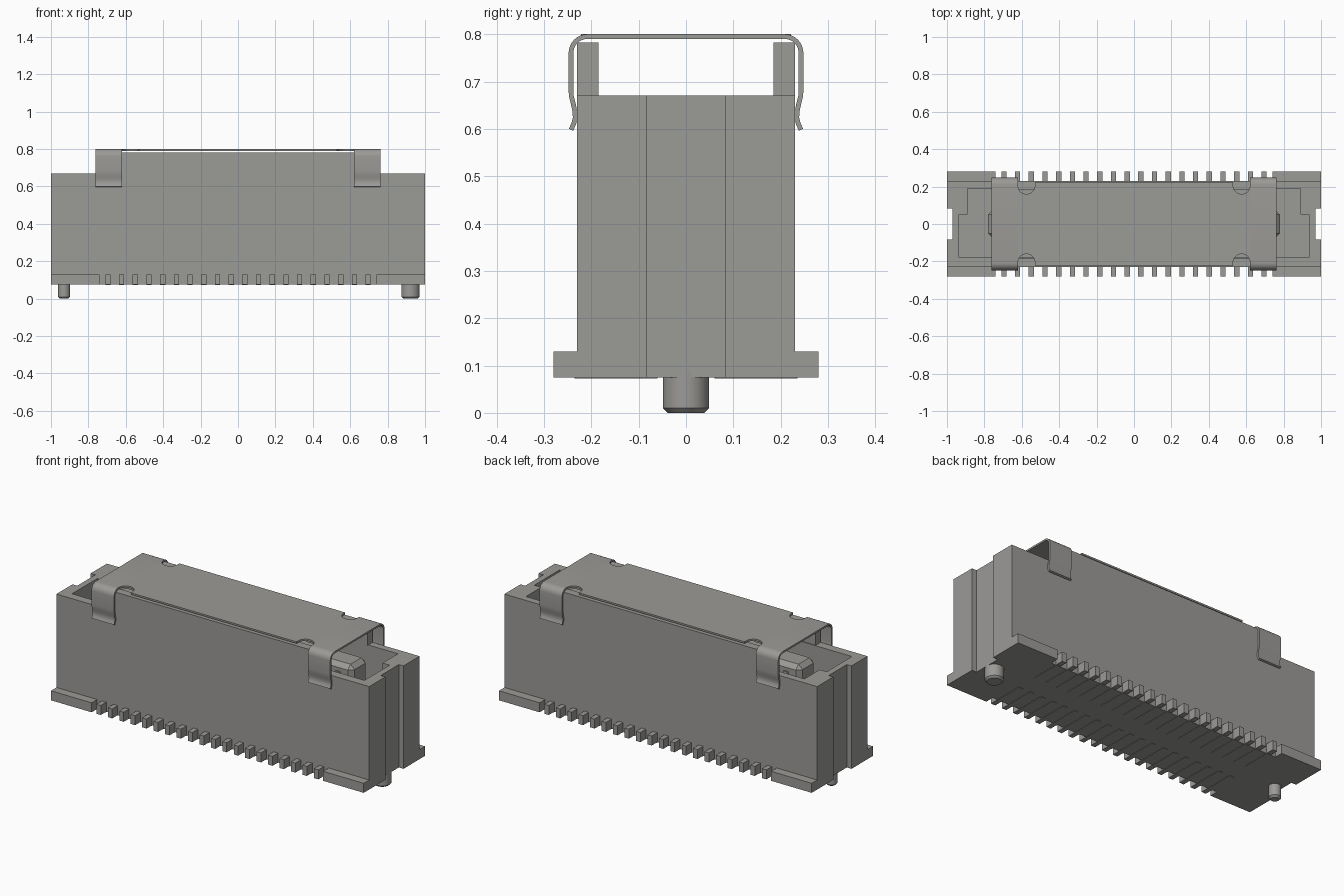
import bpy, bmesh, math
from mathutils import Vector

cube = bpy.data.objects.get("Cube")
if cube:
    bpy.data.objects.remove(cube, do_unlink=True)

grey = bpy.data.materials.new("warm grey")
grey.use_nodes = True
colour = (0.33, 0.325, 0.31, 1)
grey.diffuse_color = colour
grey.node_tree.nodes["Principled BSDF"].inputs["Base Color"].default_value = colour


def finish(name, bm):
    bmesh.ops.recalc_face_normals(bm, faces=bm.faces)
    mesh = bpy.data.meshes.new(name)
    bm.to_mesh(mesh)
    bm.free()
    mesh.materials.append(grey)
    obj = bpy.data.objects.new(name, mesh)
    bpy.context.collection.objects.link(obj)
    return obj


def add_prism(bm, outline, lo, hi, axis="z"):
    def place(a, b, h):
        return (a, b, h) if axis == "z" else (h, a, b)
    face = bm.faces.new([bm.verts.new(place(a, b, lo)) for a, b in outline])
    ext = bmesh.ops.extrude_face_region(bm, geom=[face], use_keep_orig=True)
    verts = [g for g in ext["geom"] if isinstance(g, bmesh.types.BMVert)]
    bmesh.ops.translate(bm, verts=verts, vec=place(0, 0, hi - lo))


def prism(name, outline, lo, hi, axis="z"):
    bm = bmesh.new()
    add_prism(bm, outline, lo, hi, axis)
    return finish(name, bm)


def rect(x0, x1, y0, y1):
    return [(x0, y0), (x1, y0), (x1, y1), (x0, y1)]


def mirrored(half):
    # Reflect an open outline across its second axis and close it
    return half + [(-a, b) for a, b in reversed(half)]


def smooth(obj):
    bpy.ops.object.select_all(action="DESELECT")
    obj.select_set(True)
    bpy.context.view_layer.objects.active = obj
    bpy.ops.object.shade_smooth_by_angle(angle=math.radians(35))


BASE, RIM, STEP = 0.075, 0.67, 0.13

# Housing with full-height end notches and a stepped cavity
housing = prism("housing", mirrored([
    (1, -0.23), (1, -0.083), (0.97, -0.083), (0.97, 0.083), (1, 0.083), (1, 0.23)]), BASE, RIM)
cavity = prism("cavity_cutter", mirrored([
    (0.935, -0.18), (0.935, 0.05), (0.89, 0.05), (0.89, 0.19)]), 0.2, 0.9)
cavity.hide_render = True
cavity.hide_viewport = True
cut = housing.modifiers.new("cavity", "BOOLEAN")
cut.operation = "DIFFERENCE"
cut.solver = "EXACT"
cut.object = cavity

# Raised side walls, corner flanges and rows of solder contacts
PINS, PITCH = 20, 0.0732
for side, label in ((-1, "front"), (1, "back")):
    y0, y1 = sorted((side * 0.185, side * 0.23))
    prism(label + "_raised_wall", rect(-0.7, 0.7, y0, y1), RIM - 0.001, 0.782)
    y0, y1 = sorted((side * 0.225, side * 0.28))
    for x0, x1, end in ((-1, -0.74, "right"), (0.74, 1, "left")):
        prism(f"{label}_{end}_flange", rect(x0, x1, y0, y1), BASE, STEP)
    feet, tails = bmesh.new(), bmesh.new()
    t0, t1 = sorted((side * 0.06, side * 0.235))
    for i in range(PINS):
        x = (i - (PINS - 1) / 2) * PITCH
        add_prism(feet, rect(x - 0.014, x + 0.014, y0, y1), BASE, STEP)
        add_prism(tails, rect(x - 0.014, x + 0.014, t0, t1), BASE - 0.002, BASE + 0.01)
    finish(label + "_contact_feet", feet)
    finish(label + "_contact_tails", tails)

# Central tongue with chamfered top edges and contact blades
tongue = prism("tongue", rect(-0.78, 0.78, -0.075, 0.075), 0.19, 0.665)
chamfer = tongue.modifiers.new("chamfer", "BEVEL")
chamfer.width = 0.025
chamfer.segments = 1
blades = bmesh.new()
for i in range(PINS):
    x = (i - (PINS - 1) / 2) * PITCH
    add_prism(blades, rect(x - 0.014, x + 0.014, -0.083, 0.083), 0.19, 0.62)
finish("tongue_contacts", blades)

# Locating pegs with a chamfered tip
for label, x, radius in (("right", -0.93, 0.032), ("left", 0.922, 0.049)):
    bm = bmesh.new()
    bmesh.ops.create_cone(bm, cap_ends=True, segments=40, radius1=radius, radius2=radius, depth=0.09)
    tip = [e for e in bm.edges if all(v.co.z < 0 for v in e.verts)]
    bmesh.ops.bevel(bm, geom=tip, offset=0.01, segments=1, affect="EDGES")
    bmesh.ops.translate(bm, verts=bm.verts, vec=(x, 0, 0.045))
    smooth(finish(label + "_peg", bm))

# Cover plate with rounded relief notches beside the clips
arc = [(0.575 - 0.045 * math.cos(t), 0.205 - 0.045 * math.sin(t))
       for t in (math.pi * i / 16 for i in range(17))]
quarter = [(0.53, 0.222)] + arc
half = [(x, -y) for x, y in quarter] + quarter[::-1]
prism("cover_plate", mirrored(half), 0.79, 0.80)

# Spring clips: bent sheet strips wrapping over both sides
bend = [(0.208 + 0.035 * math.sin(t), 0.76 + 0.035 * math.cos(t))
        for t in (math.pi / 2 * i / 8 for i in range(9))]
leg = bend + [(0.243, 0.68), (0.242, 0.668), (0.238, 0.652), (0.235, 0.638),
              (0.234, 0.624), (0.237, 0.611), (0.243, 0.598)]
path = [Vector((-y, z)) for y, z in reversed(leg)] + [Vector(p) for p in leg]
outer, inner = [], []
for i, p in enumerate(path):
    d = (path[min(i + 1, len(path) - 1)] - path[max(i - 1, 0)]).normalized()
    n = Vector((-d.y, d.x)) * 0.005
    outer.append(tuple(p + n))
    inner.append(tuple(p - n))
for label, x0, x1 in (("right", -0.763, -0.62), ("left", 0.62, 0.763)):
    smooth(prism(label + "_clip", outer + inner[::-1], x0, x1, "x"))
